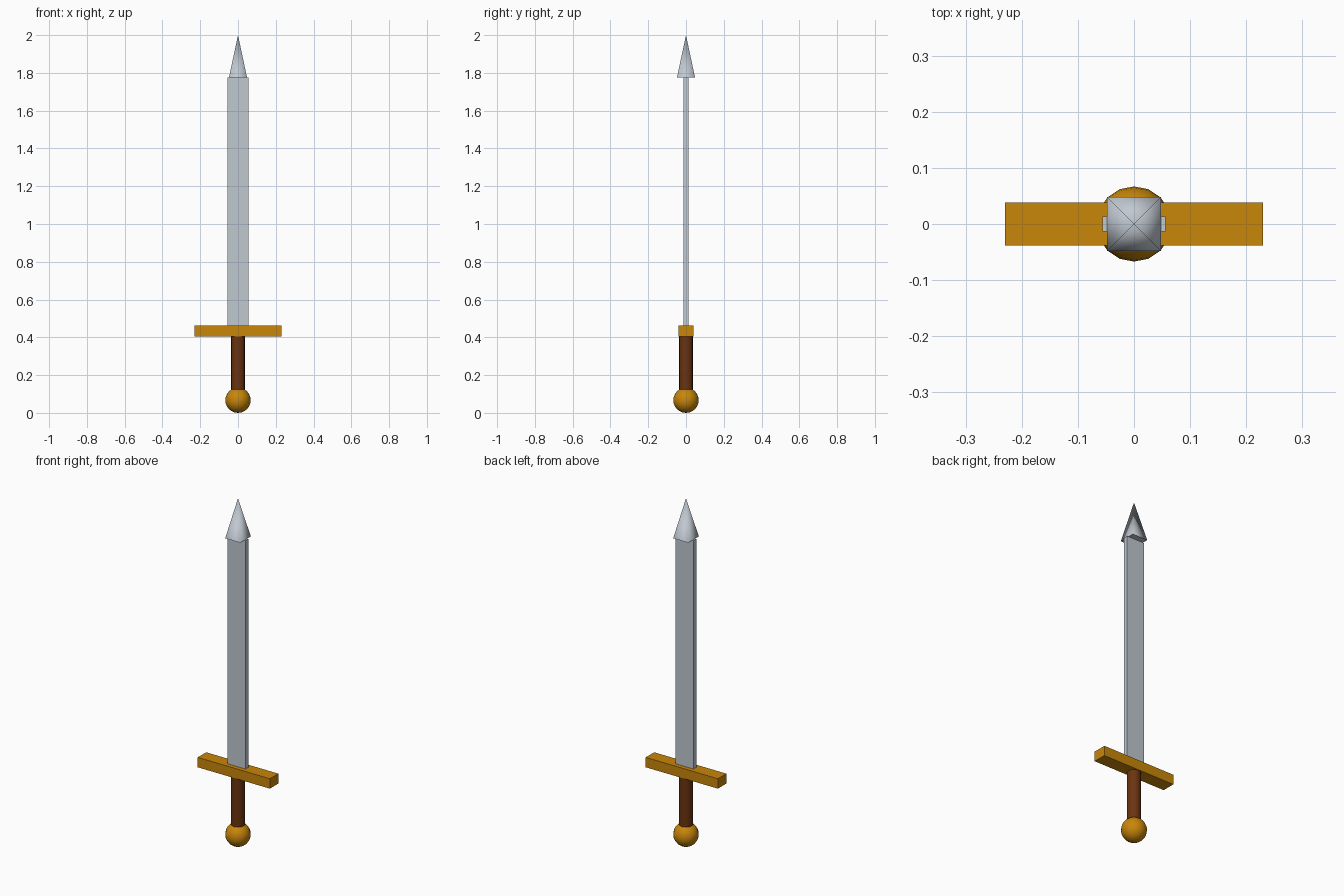
import bpy
import math

cube = bpy.data.objects.get("Cube")
if cube:
    bpy.data.objects.remove(cube, do_unlink=True)


def make_material(name, rgb):
    mat = bpy.data.materials.new(name)
    mat.use_nodes = True
    color = (*rgb, 1)
    mat.diffuse_color = color
    mat.node_tree.nodes["Principled BSDF"].inputs["Base Color"].default_value = color
    return mat


steel = make_material("pale steel", (0.527, 0.578, 0.631))
gold = make_material("dark gold", (0.578, 0.238, 0.003))
leather = make_material("brown leather", (0.147, 0.034, 0.005))


def finish(name, mat, smooth_angle=None):
    obj = bpy.context.object
    obj.name = name
    obj.data.materials.append(mat)
    if smooth_angle:
        bpy.ops.object.shade_smooth_by_angle(angle=math.radians(smooth_angle))
    return obj


def box(name, mat, width, depth, bottom, top):
    bpy.ops.mesh.primitive_cube_add(size=1, location=(0, 0, (bottom + top) / 2))
    obj = finish(name, mat)
    obj.scale = (width, depth, top - bottom)
    bpy.ops.object.transform_apply(location=False, rotation=False, scale=True)


# Pommel ball
bpy.ops.mesh.primitive_uv_sphere_add(segments=16, ring_count=12, radius=0.067,
                                     location=(0, 0, 0.067))
finish("pommel", gold, 60)

# Round grip
GRIP_BOTTOM, GUARD_BOTTOM, GUARD_TOP, BLADE_TOP, TIP = 0.1, 0.405, 0.462, 1.775, 2.0
bpy.ops.mesh.primitive_cylinder_add(vertices=16, radius=0.036,
                                    depth=GUARD_BOTTOM - GRIP_BOTTOM,
                                    location=(0, 0, (GRIP_BOTTOM + GUARD_BOTTOM) / 2))
finish("grip", leather, 60)

# Crossguard and flat blade
box("crossguard", gold, 0.46, 0.077, GUARD_BOTTOM, GUARD_TOP)
box("blade", steel, 0.113, 0.027, GUARD_TOP, BLADE_TOP)

# Four-sided point, soft across its sides and sharp at its base
bpy.ops.mesh.primitive_cone_add(vertices=4, radius1=0.048 * math.sqrt(2), radius2=0,
                                depth=TIP - BLADE_TOP,
                                location=(0, 0, (BLADE_TOP + TIP) / 2),
                                rotation=(0, 0, math.pi / 4))
bpy.ops.object.transform_apply(location=False, rotation=True, scale=False)
finish("blade_point", steel, 95)
